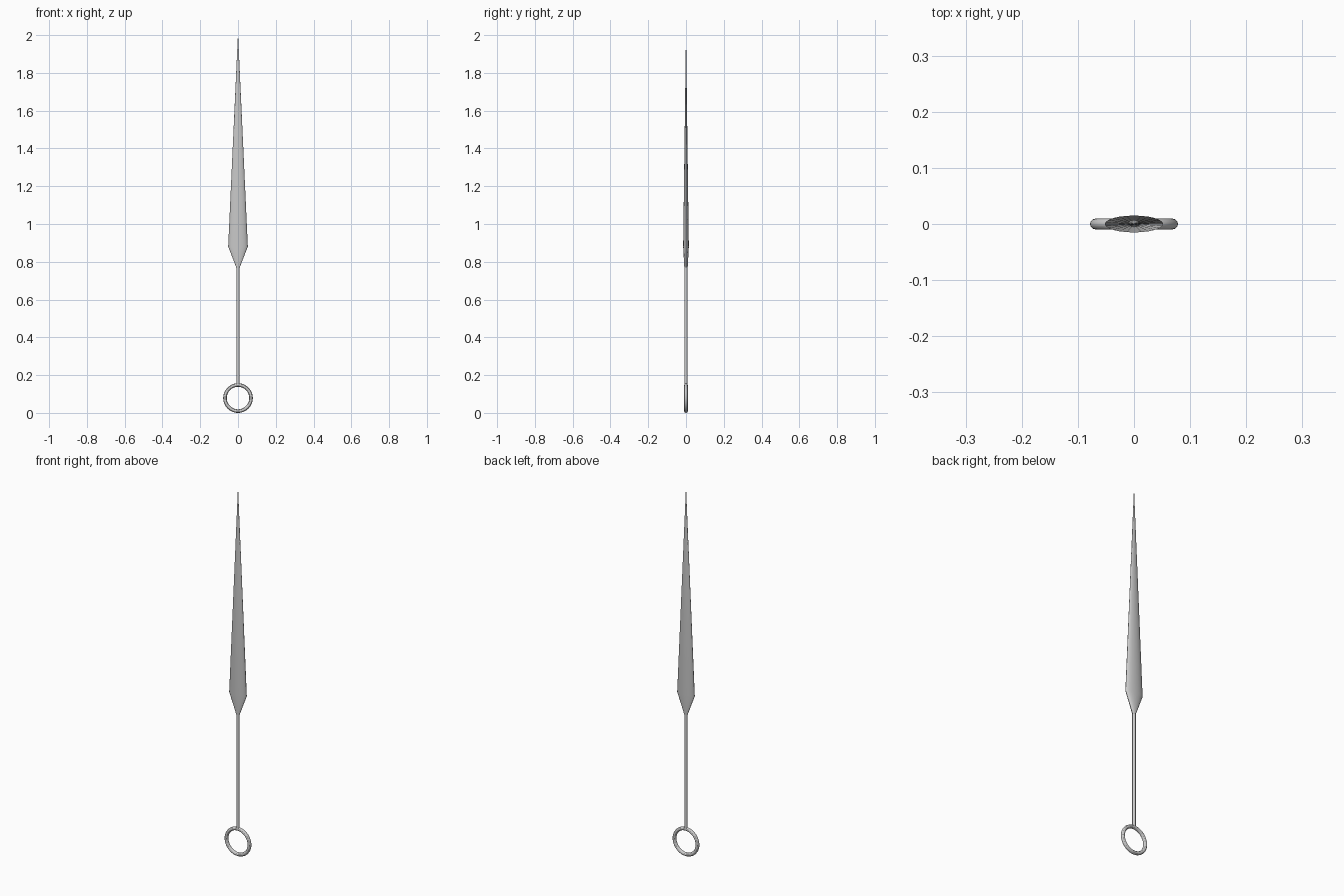
import bpy, bmesh, math

if "Cube" in bpy.data.objects:
    bpy.data.objects.remove(bpy.data.objects["Cube"])

metal = bpy.data.materials.new("grey steel")
metal.diffuse_color = (0.6, 0.6, 0.6, 1)
metal.use_nodes = True
metal.node_tree.nodes["Principled BSDF"].inputs["Base Color"].default_value = metal.diffuse_color


def finish(ob, name):
    ob.name = name
    ob.data.materials.append(metal)
    bpy.context.view_layer.objects.active = ob
    for o in bpy.context.selected_objects:
        o.select_set(False)
    ob.select_set(True)
    bpy.ops.object.shade_smooth_by_angle(angle=math.radians(30))


def loft(name, rings, sides):
    """Stack of elliptical rings given as (z, half width, half depth)."""
    bm = bmesh.new()
    loops = []
    for z, a, b in rings:
        loops.append([bm.verts.new((a * math.cos(2 * math.pi * i / sides),
                                    b * math.sin(2 * math.pi * i / sides), z))
                      for i in range(sides)])
    for lo, hi in zip(loops, loops[1:]):
        for i in range(sides):
            j = (i + 1) % sides
            bm.faces.new((lo[i], lo[j], hi[j], hi[i]))
    bm.faces.new(loops[0][::-1])
    bm.faces.new(loops[-1])
    me = bpy.data.meshes.new(name)
    bm.to_mesh(me)
    bm.free()
    ob = bpy.data.objects.new(name, me)
    bpy.context.collection.objects.link(ob)
    finish(ob, name)


# long flattened spear blade
loft("blade", [(0.77, 0.009, 0.009), (0.88, 0.052, 0.015),
               (2.0, 0.0005, 0.0003)], 24)

# thin round shaft
loft("shaft", [(0.15, 0.0085, 0.0085), (0.78, 0.0085, 0.0085)], 16)

# pommel ring standing upright
bpy.ops.mesh.primitive_torus_add(major_radius=0.069, minor_radius=0.0095,
                                 major_segments=48, minor_segments=12,
                                 location=(0, 0, 0.0785),
                                 rotation=(math.pi / 2, 0, 0))
finish(bpy.context.object, "pommel_ring")
